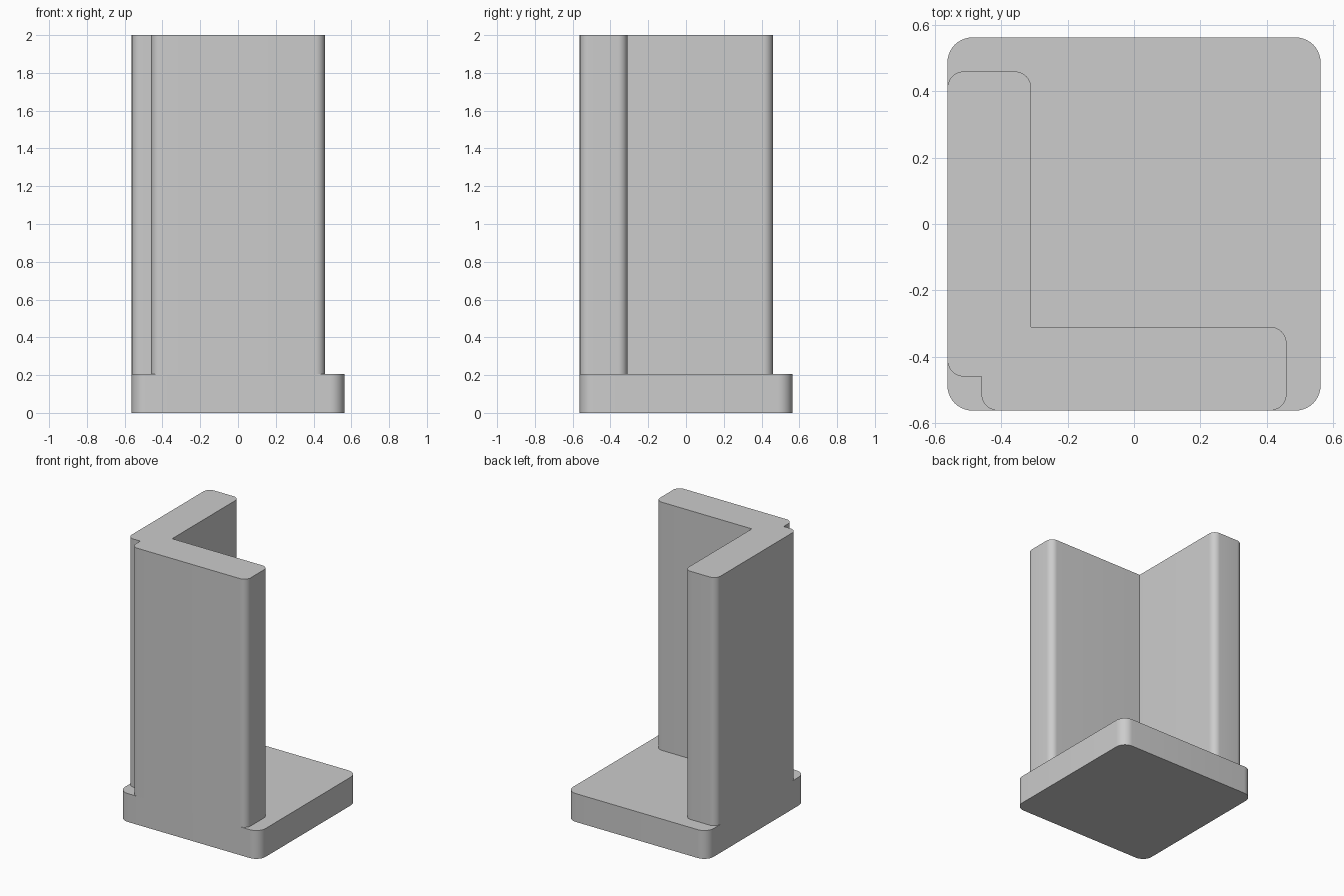
import bpy, bmesh
from math import radians, pi, sin, cos
from mathutils import Vector

if "Cube" in bpy.data.objects:
    bpy.data.objects.remove(bpy.data.objects["Cube"], do_unlink=True)

grey = bpy.data.materials.new("light_grey")
grey.use_nodes = True
colour = (0.604, 0.604, 0.604, 1)
grey.diffuse_color = colour
grey.node_tree.nodes["Principled BSDF"].inputs["Base Color"].default_value = colour


def rounded_outline(corners, steps=10):
    """Round each right-angled corner (x, y, radius); zero keeps it sharp."""
    points = []
    for i, (x, y, r) in enumerate(corners):
        corner = Vector((x, y))
        if r == 0:
            points.append(corner)
            continue
        before = (Vector(corners[i - 1][:2]) - corner).normalized()
        after = (Vector(corners[(i + 1) % len(corners)][:2]) - corner).normalized()
        centre = corner + (before + after) * r
        for k in range(steps + 1):
            a = pi / 2 * k / steps
            points.append(centre - after * r * cos(a) - before * r * sin(a))
    return points


def extrude_part(name, corners, bottom, top):
    bm = bmesh.new()
    face = bm.faces.new([bm.verts.new((p.x, p.y, bottom)) for p in rounded_outline(corners)])
    result = bmesh.ops.extrude_face_region(bm, geom=[face])
    upper = [v for v in result["geom"] if isinstance(v, bmesh.types.BMVert)]
    bmesh.ops.translate(bm, verts=upper, vec=(0, 0, top - bottom))
    bmesh.ops.recalc_face_normals(bm, faces=bm.faces)
    mesh = bpy.data.meshes.new(name)
    bm.to_mesh(mesh)
    bm.free()
    mesh.materials.append(grey)
    part = bpy.data.objects.new(name, mesh)
    bpy.context.collection.objects.link(part)
    bpy.ops.object.select_all(action="DESELECT")
    part.select_set(True)
    bpy.context.view_layer.objects.active = part
    bpy.ops.object.shade_smooth_by_angle(angle=radians(30))
    return part


half = 0.5625    # half width of the base
reach = 0.46     # end of each wall
inner = -0.31    # inside faces of the walls
base_top = 0.205

# Square base with rounded corners
r = 0.075
extrude_part("base_plate", [(-half, -half, r), (half, -half, r),
                            (half, half, r), (-half, half, r)], 0, base_top)

# L-shaped upright with a notch along its outer corner
r = 0.05
extrude_part("corner_post", [
    (-half, -reach, r), (-reach, -reach, 0), (-reach, -half, r),
    (reach, -half, r), (reach, inner, r), (inner, inner, 0),
    (inner, reach, r), (-half, reach, r)], base_top, 2)
